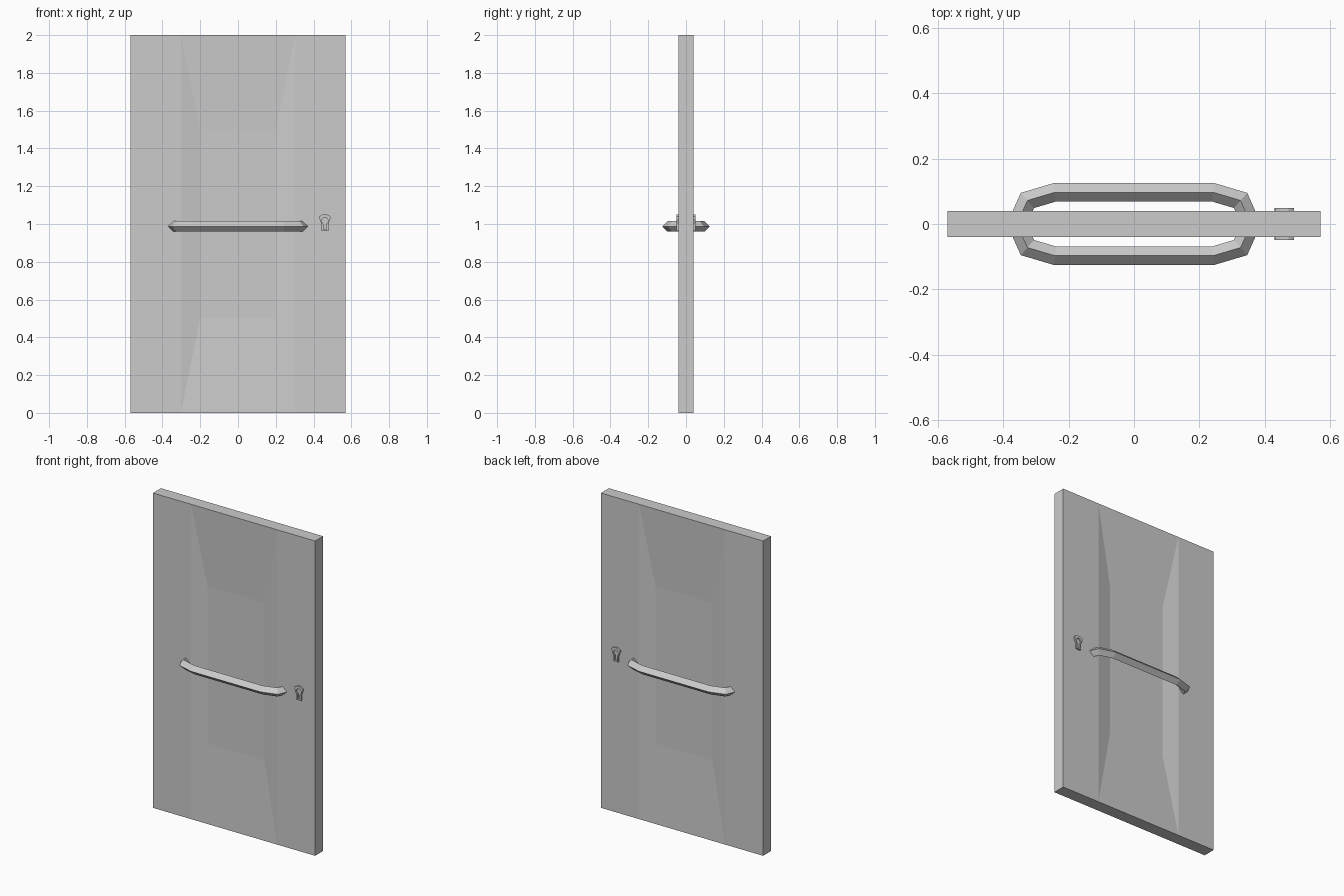
import bpy, bmesh
from mathutils import Vector

if "Cube" in bpy.data.objects:
    bpy.data.objects.remove(bpy.data.objects["Cube"])

T = 0.04  # half thickness of the door


def finish(bm, name):
    bmesh.ops.remove_doubles(bm, verts=bm.verts, dist=1e-5)
    bmesh.ops.recalc_face_normals(bm, faces=bm.faces)
    me = bpy.data.meshes.new(name)
    bm.to_mesh(me)
    bm.free()
    ob = bpy.data.objects.new(name, me)
    bpy.context.collection.objects.link(ob)
    return ob


def bridge(bm, loops, closed=False):
    n = len(loops[0])
    pairs = list(zip(loops, loops[1:] + loops[:1])) if closed else list(zip(loops, loops[1:]))
    for a, b in pairs:
        for i in range(n):
            j = (i + 1) % n
            bm.faces.new((a[i], a[j], b[j], b[i]))


def make_slab():
    # door slab with a shallow sloped recess on both faces
    bm = bmesh.new()
    xs = (-0.57, -0.303, 0.303, 0.57)
    rims = []
    for y, deep in ((-T, 0.02), (T, -0.02)):
        low = [bm.verts.new((x, y, 0)) for x in xs]
        high = [bm.verts.new((x, y, 2)) for x in xs]
        for i in (0, 2):
            bm.faces.new((low[i], low[i + 1], high[i + 1], high[i]))
        outer = [low[1], low[2], high[2], high[1]]
        inner = [bm.verts.new((x, y + deep, z))
                 for x, z in ((-0.2, 0.5), (0.2, 0.5), (0.2, 1.5), (-0.2, 1.5))]
        bridge(bm, [outer, inner])
        bm.faces.new(inner)
        rims.append(low + high[::-1])
    bridge(bm, rims)
    finish(bm, "door_slab")


def make_handle(side, name):
    # mitred diamond bar that bends back into the door
    half = [(0.347, 0.025), (0.326, 0.072), (0.242, 0.097)]
    path = [Vector((-x, y, 0)) for x, y in half] + [Vector((x, y, 0)) for x, y in half[::-1]]
    r = 0.028
    bm = bmesh.new()
    rings = []
    for i, p in enumerate(path):
        d0 = (p - path[max(i - 1, 0)]).normalized()
        d1 = (path[min(i + 1, len(path) - 1)] - p).normalized()
        t = (d0 + d1).normalized()
        side_dir = Vector((-t.y, t.x, 0))
        d = d1 if d1.length else d0
        w = r / max(0.5, t.dot(d))
        ring = []
        for a, b in ((w, 0), (0, r), (-w, 0), (0, -r)):
            q = p + side_dir * a
            ring.append(bm.verts.new((q.x, q.y * side, 0.987 + b)))
        rings.append(ring)
    bridge(bm, rings)
    bm.faces.new(rings[0])
    bm.faces.new(rings[-1])
    finish(bm, name)


def make_keyhole(side, name):
    # raised frame around a keyhole opening
    outer = [(0.018, 0.962), (0.018, 1.0), (0.03, 1.03), (0.029, 1.04), (0.013, 1.05)]
    inner = [(0.008, 0.97), (0.008, 1.0), (0.019, 1.013), (0.017, 1.022), (0.007, 1.034)]
    bm = bmesh.new()

    def ring(half, y):
        pts = half + [(-x, z) for x, z in half[::-1]]
        return [bm.verts.new((0.46 + x, y * side, z)) for x, z in pts]

    bridge(bm, [ring(outer, 0.035), ring(outer, 0.049),
                ring(inner, 0.049), ring(inner, 0.035)], closed=True)
    finish(bm, name)


make_slab()
for side, label in ((-1, "front"), (1, "back")):
    make_handle(side, label + "_handle")
    make_keyhole(side, label + "_keyhole")
